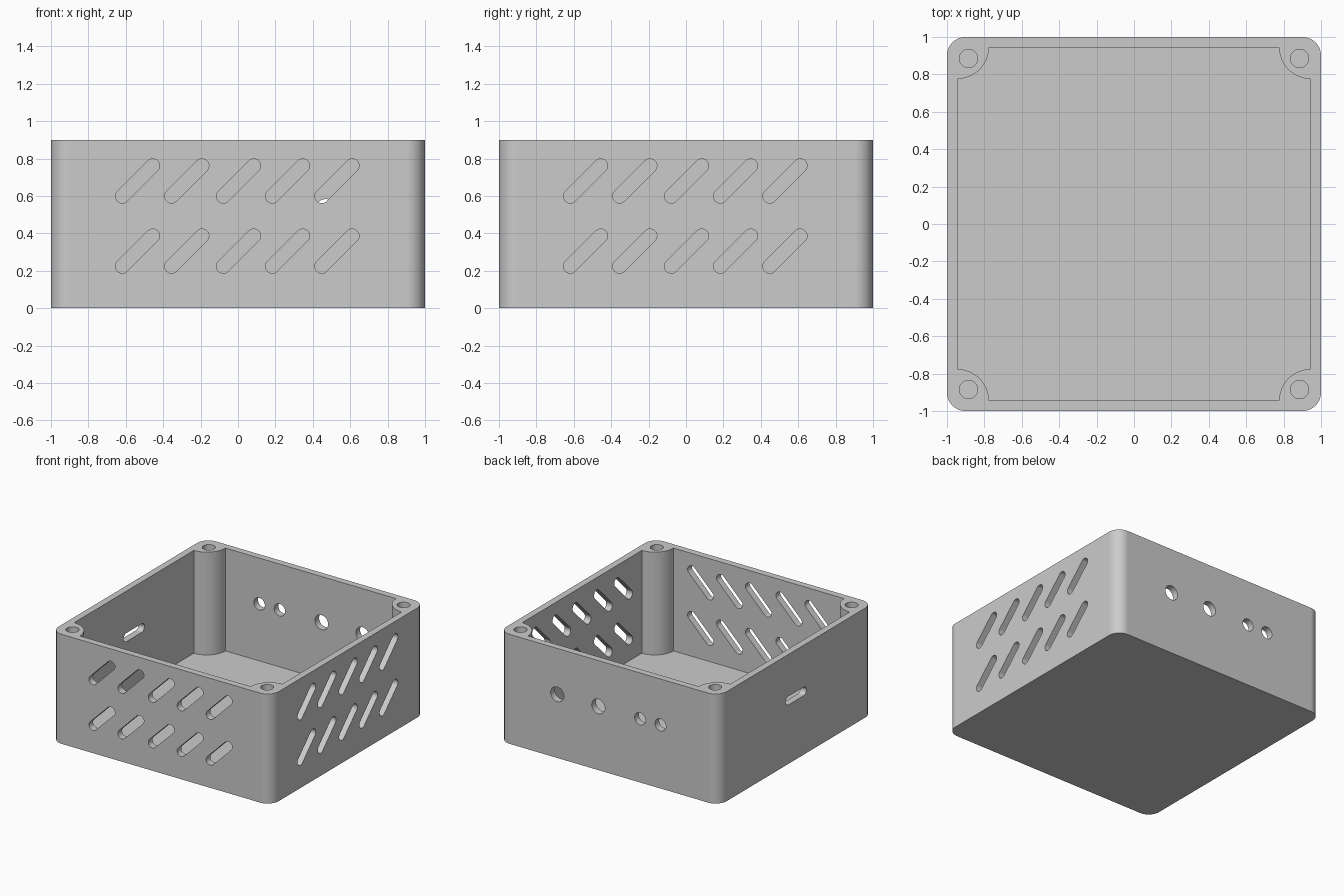
import bpy
import bmesh
from math import cos, sin, pi, radians
from mathutils import Matrix, Vector

HALF, HEIGHT = 1.0, 0.9
WALL, FLOOR = 0.055, 0.055
CORNER_R, POST_R = 0.1, 0.169

cube = bpy.data.objects.get("Cube")
if cube:
    bpy.data.objects.remove(cube, do_unlink=True)

grey = bpy.data.materials.new("light grey plastic")
grey.use_nodes = True
grey.diffuse_color = (0.6, 0.6, 0.6, 1)
grey.node_tree.nodes["Principled BSDF"].inputs["Base Color"].default_value = (0.6, 0.6, 0.6, 1)


def arc(cx, cy, r, start, end, n=16):
    """Points along an arc, angles in degrees."""
    angles = [radians(start + (end - start) * i / n) for i in range(n + 1)]
    return [(cx + r * cos(a), cy + r * sin(a)) for a in angles]


def pill(u, v, half, r, tilt):
    """Round-ended slot outline; half is the distance from centre to cap centre."""
    du, dv = half * cos(radians(tilt)), half * sin(radians(tilt))
    return (arc(u + du, v + dv, r, tilt - 90, tilt + 90)
            + arc(u - du, v - dv, r, tilt + 90, tilt + 270))


def circle(u, v, r):
    return arc(u, v, r, 0, 360, 40)[:-1]


def add_prism(bm, outline, low, high, matrix=Matrix()):
    """Extrude an outline from low to high, then turn it into place."""
    base = [bm.verts.new(matrix @ Vector((u, v, low))) for u, v in outline]
    top = [bm.verts.new(matrix @ Vector((u, v, high))) for u, v in outline]
    bm.faces.new(base[::-1])
    bm.faces.new(top)
    for i in range(len(base)):
        j = (i + 1) % len(base)
        bm.faces.new((base[i], base[j], top[j], top[i]))


def make_object(name, bm):
    bmesh.ops.recalc_face_normals(bm, faces=bm.faces)
    mesh = bpy.data.meshes.new(name)
    bm.to_mesh(mesh)
    bm.free()
    mesh.materials.append(grey)
    obj = bpy.data.objects.new(name, mesh)
    bpy.context.collection.objects.link(obj)
    return obj


def cut(target, cutter):
    cutter.hide_render = True
    mod = target.modifiers.new(cutter.name, "BOOLEAN")
    mod.operation, mod.solver, mod.object = "DIFFERENCE", "EXACT", cutter
    bpy.context.view_layer.objects.active = target
    bpy.ops.object.modifier_apply(modifier=mod.name)
    bpy.data.objects.remove(cutter, do_unlink=True)


# Outer body with rounded vertical corners, and the cavity scooped around corner posts
outer, inner = [], []
edge, inset = HALF - CORNER_R, HALF - WALL
for k, (sx, sy) in enumerate([(1, 1), (-1, 1), (-1, -1), (1, -1)]):
    outer += arc(sx * edge, sy * edge, CORNER_R, 90 * k, 90 * k + 90)
    inner += arc(sx * inset, sy * inset, POST_R, 90 * k + 270, 90 * k + 180, 20)

bm = bmesh.new()
add_prism(bm, outer, 0, HEIGHT)
body = make_object("enclosure_body", bm)

bm = bmesh.new()
add_prism(bm, inner, FLOOR, HEIGHT + 0.1)
cut(body, make_object("cavity_cutter", bm))

# Wall frames: local u runs along the wall, v is up, w is the world axis through it
along_x = Matrix(((1, 0, 0, 0), (0, 0, 1, 0), (0, 1, 0, 0), (0, 0, 0, 1)))
along_y = Matrix(((0, 0, 1, 0), (1, 0, 0, 0), (0, 1, 0, 0), (0, 0, 0, 1)))
near, far = HALF - 2 * WALL, HALF + WALL

bm = bmesh.new()
# Slanted vents on the front and on the left (+x) wall
for u in (-0.537, -0.274, 0.003, 0.265, 0.529):
    for v in (0.305, 0.68):
        vent = pill(u, v, 0.115, 0.037, 45)
        add_prism(bm, vent, -far, -near, along_x)
        add_prism(bm, vent, near, far, along_y)
# Round ports on the back
for u, r in ((0.47, 0.06), (0.097, 0.06), (-0.283, 0.05), (-0.468, 0.05)):
    add_prism(bm, circle(u, 0.523, r), near, far, along_x)
# Level cable slot on the right (-x) wall
add_prism(bm, pill(0, 0.52, 0.1, 0.035, 0), -far, -near, along_y)
# Screw holes down the corner posts
for sx in (-1, 1):
    for sy in (-1, 1):
        add_prism(bm, circle(sx * 0.885, sy * 0.885, 0.049), FLOOR, HEIGHT + 0.1)
cut(body, make_object("opening_cutter", bm))

# Smooth the curved walls, keep rims sharp and flat walls flat
bpy.ops.object.select_all(action="DESELECT")
body.select_set(True)
bpy.context.view_layer.objects.active = body
bpy.ops.object.shade_smooth_by_angle(angle=radians(30))
weighted = body.modifiers.new("flat_walls", "WEIGHTED_NORMAL")
weighted.keep_sharp = True
